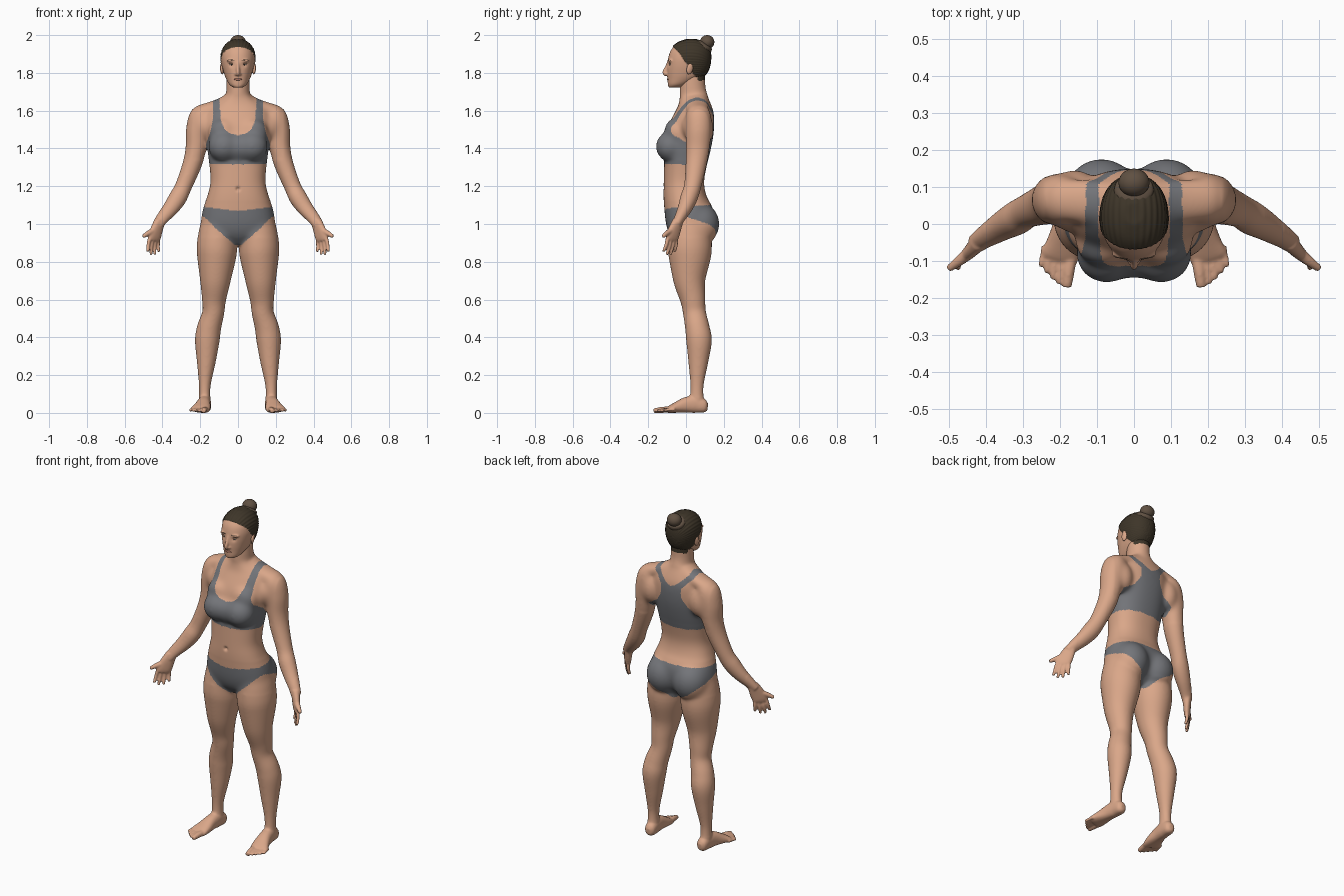
import bpy
import bmesh
import math
from mathutils import Vector, Matrix, Euler
from mathutils.bvhtree import BVHTree

if "Cube" in bpy.data.objects:
    bpy.data.objects.remove(bpy.data.objects["Cube"])


def material(name, r, g, b):
    m = bpy.data.materials.new(name)
    m.use_nodes = True
    m.diffuse_color = (r, g, b, 1)
    bsdf = next(n for n in m.node_tree.nodes if n.type == 'BSDF_PRINCIPLED')
    bsdf.inputs["Base Color"].default_value = (r, g, b, 1)
    return m


skin = material("skin", .70, .385, .25)
cloth = material("grey cloth", .175, .18, .195)
hair = material("dark brown hair", .048, .036, .022)
bun_hair = material("brown bun hair", .115, .08, .054)
lip = material("lip", .46, .20, .145)
white = material("eye white", .50, .43, .37)
iris = material("iris", .05, .04, .035)


def interp(t, *points):
    """Piecewise linear lookup, clamped at both ends."""
    if t <= points[0][0]:
        return points[0][1]
    for (a, va), (b, vb) in zip(points, points[1:]):
        if t <= b:
            return va + (vb - va) * (t - a) / (b - a)
    return points[-1][1]


def spline(rows, n=6):
    """Catmull-Rom curve through rows of numbers."""
    out = []
    for i in range(len(rows) - 1):
        a, b, c = rows[max(i - 1, 0)], rows[i], rows[i + 1]
        d = rows[min(i + 2, len(rows) - 1)]
        for k in range(n):
            t = k / n
            out.append([q + .5 * t * (r - p + t * (2*p - 5*q + 4*r - s + t * (3*(q - r) + s - p)))
                        for p, q, r, s in zip(a, b, c, d)])
    return out + [list(rows[-1])]


def loft(bm, rows, power=2, side=(1, 0, 0), flat=False, mirror=True, seg=32):
    """Closed skin over rows of x, y, z, half width, half depth."""
    pts = spline(rows)
    centres = [Vector(p[:3]) for p in pts]
    for sign in ((1, -1) if mirror else (1,)):
        rings = []
        for i, p in enumerate(pts):
            t = centres[min(i + 1, len(pts) - 1)] - centres[max(i - 1, 0)]
            t = Vector((0, 0, 1)) if flat else t.normalized()
            u = Vector(side)
            u = (u - t * u.dot(t)).normalized()
            v = t.cross(u)
            ring = []
            for k in range(seg):
                a = math.tau * k / seg
                c, s = (math.copysign(abs(w) ** (2 / power), w) for w in (math.cos(a), math.sin(a)))
                co = centres[i] + u * max(p[3], .002) * c + v * max(p[4], .002) * s
                ring.append(bm.verts.new((co.x * sign, co.y, co.z)))
            rings.append(ring)
        for r, q in zip(rings, rings[1:]):
            for k in range(seg):
                j = (k + 1) % seg
                bm.faces.new((r[k], r[j], q[j], q[k]))
        bm.faces.new(rings[0])
        bm.faces.new(rings[-1])


def blob(bm, centre, radii, rot=(0, 0, 0), mirror=True):
    for s in ((1, -1) if mirror else (1,)):
        m = (Matrix.Diagonal((s, 1, 1, 1)) @ Matrix.Translation(centre)
             @ Euler(rot).to_matrix().to_4x4() @ Matrix.Diagonal((*radii, 1)))
        bmesh.ops.create_uvsphere(bm, u_segments=28, v_segments=18, radius=1, matrix=m)


def finish(name, bm, *mats, ob=None):
    bmesh.ops.recalc_face_normals(bm, faces=bm.faces)
    for f in bm.faces:
        f.smooth = True
    if ob is None:
        ob = bpy.data.objects.new(name, bpy.data.meshes.new(name))
        bpy.context.scene.collection.objects.link(ob)
    for m in mats:
        ob.data.materials.append(m)
    bm.to_mesh(ob.data)
    bm.free()
    return ob


def fuse(name, bm, voxel):
    """Melt overlapping parts into one surface; returns object and bmesh."""
    ob = finish(name, bm)
    mod = ob.modifiers.new("fuse", 'REMESH')
    mod.mode = 'VOXEL'
    mod.voxel_size = voxel
    dg = bpy.context.evaluated_depsgraph_get()
    dg.update()
    ob_mesh = bpy.data.meshes.new_from_object(ob.evaluated_get(dg))
    ob.modifiers.clear()
    ob.data = ob_mesh
    ob_mesh.materials.clear()
    out = bmesh.new()
    out.from_mesh(ob_mesh)
    return ob, out


def relax(bm, times, rule):
    verts = [v for v in bm.verts if rule(abs(v.co.x), v.co.z)]
    for _ in range(times):
        bmesh.ops.smooth_vert(bm, verts=verts, factor=.5, use_axis_x=True, use_axis_y=True, use_axis_z=True)


def dent(bm, centre, radius, depth):
    for v in bm.verts:
        d = (v.co - Vector(centre)).length / radius
        if d < 3:
            v.co.y += depth * math.exp(-d * d)


# Torso and neck: height, half width, front, back
body = bmesh.new()
torso = [(.89, .08, -.04, .07), (.94, .165, -.085, .12), (1.0, .195, -.106, .145), (1.08, .186, -.115, .143),
         (1.15, .162, -.119, .108), (1.22, .146, -.118, .096), (1.30, .15, -.116, .108),
         (1.38, .161, -.114, .128), (1.46, .168, -.108, .144), (1.53, .172, -.09, .15),
         (1.59, .165, -.06, .147), (1.63, .13, -.04, .134), (1.665, .08, -.034, .12), (1.69, .06, -.03, .112)]
loft(body, [(0, (f + b) / 2, z, w, (b - f) / 2) for z, w, f, b in torso], 2.3, flat=True, mirror=False, seg=48)
loft(body, [(0, .045, 1.6, .07, .078), (0, .04, 1.68, .064, .074), (0, .035, 1.73, .061, .068),
            (0, .037, 1.8, .06, .066)], flat=True, mirror=False)

# Bust, upper chest and buttocks
blob(body, (.074, -.081, 1.41), (.084, .08, .082))
blob(body, (0, -.07, 1.405), (.09, .078, .08), mirror=False)
blob(body, (.08, -.05, 1.48), (.08, .062, .08), (.35, 0, 0))
blob(body, (.088, .07, 1.0), (.104, .108, .115))

# Shoulder slope, front armpit and back of armpit
loft(body, [(.02, .05, 1.68, .05, .03), (.10, .06, 1.632, .06, .032), (.2, .066, 1.592, .058, .04)], side=(0, 1, 0))
blob(body, (.165, .035, 1.515), (.06, .06, .07))
blob(body, (.16, .09, 1.5), (.06, .058, .09))

# Legs and kneecaps
loft(body, [(.085, .02, 1.09, .075, .08), (.1, .02, .99, .1, .108), (.11, .02, .9, .107, .117),
            (.113, .02, .83, .104, .113), (.12, .018, .705, .082, .086), (.127, .036, .6, .064, .067),
            (.131, .045, .53, .058, .061), (.153, .06, .45, .064, .065), (.163, .069, .38, .065, .068),
            (.168, .065, .27, .05, .053), (.176, .058, .14, .031, .035), (.176, .058, .05, .032, .04)])
blob(body, (.128, .012, .565), (.036, .03, .048))

# Arms
loft(body, [(.155, .065, 1.595, .035, .05), (.19, .066, 1.575, .062, .068), (.211, .066, 1.5, .064, .07),
            (.222, .062, 1.4, .056, .064), (.243, .053, 1.315, .051, .056), (.288, .035, 1.2, .045, .046),
            (.318, .016, 1.14, .048, .046), (.355, -.005, 1.085, .043, .039), (.40, -.034, 1.03, .034, .029),
            (.425, -.052, .995, .03, .023)])

# Hands: palm, four fingers and thumb
across = Vector((.69, -.69, .2))
down = Vector((.16, -.12, -.98))
curl = Vector((-.6, -.6, 0))
loft(body, [(.415, -.043, 1.015, .03, .024), (.428, -.058, .975, .039, .021),
            (.443, -.074, .93, .043, .017), (.446, -.078, .91, .038, .012)], 2.3, side=across)
for k, length in ((1.5, .084), (.5, .095), (-.5, .088), (-1.5, .068)):
    root = Vector((.443, -.074, .927)) + across * .0212 * k
    mid = root + down * length * .5 + across * .003 * k
    tip = root + down * length + across * .006 * k + curl * .012
    loft(body, [(*root, .0105, .0105), (*mid, .0098, .0098), (*tip, .008, .008)], side=across, seg=12)
loft(body, [(.43, -.062, .975, .018, .016), (.468, -.096, .955, .015, .014), (.503, -.122, .934, .01, .01)], seg=14)

# Feet and toes
loft(body, [(.172, .115, .033, .013, .018), (.173, .098, .035, .03, .034), (.176, .05, .046, .034, .046),
            (.182, 0, .042, .037, .041), (.19, -.05, .029, .046, .029), (.2, -.085, .019, .051, .019),
            (.205, -.1, .014, .046, .012)], 2.3)
for k in range(5):
    t = k / 4
    r = (.0165, .0095, .009, .009, .0085)[k]
    tip = -.171 + .056 * t ** 1.4
    x = .17 + .072 * t + (.006 if k else 0) * (1 - t)
    loft(body, [(x, -.08 + .02 * t, .018, r, r), (x + .007, (tip - .085) / 2, .016, r, r),
                (x + .012, tip, .011, r * .8, r * .75)], seg=14)

ob, body = fuse("body", body, .005)
relax(body, 14, lambda x, z: z >= .085 and x <= .405)
relax(body, 2, lambda x, z: z < .085 or x > .405)
relax(body, 45, lambda x, z: x < .24 and (1.34 < z < 1.68 or .93 < z < 1.12))
relax(body, 6, lambda x, z: x < .27 and .85 < z < 1.72)
dent(body, (0, -.118, 1.185), .01, .012)
for v in body.verts:
    v.co.z = max(v.co.z, 0)


# Clothing areas
def in_top(x, y, z):
    if not 1.315 < z < 1.7:
        return False
    if y < .05:
        outer = interp(z, (1.43, .168), (1.49, .145), (1.56, .132))
        inner = interp(z, (1.47, 0), (1.48, .045), (1.5, .07), (1.54, .088), (1.62, .097))
    else:
        outer = interp(z, (1.42, .17), (1.46, .105), (1.52, .066), (1.57, .065), (1.61, .1), (1.64, .13))
        inner = interp(z, (1.575, 0), (1.59, .03), (1.62, .067), (1.65, .095))
    return inner <= x < outer


def in_briefs(x, y, z):
    back = interp(y, (-.04, 0), (.09, 1))
    top = 1.07 + .03 * back + .02 * min(x / .18, 1) * (1 - back)
    front_edge = interp(x, (.02, .89), (.07, .935), (.12, .98), (.19, 1.05))
    back_edge = interp(x, (.02, .87), (.06, .915), (.12, .95), (.19, 1.01))
    return x < .23 and front_edge + (back_edge - front_edge) * back < z < top


for f in body.faces:
    x, y, z = f.calc_center_median()
    x = abs(x)
    if in_top(x, y, z) or in_briefs(x, y, z):
        f.material_index = 1
    elif z > 1.76 and y > .06:
        f.material_index = 2
finish("body", body, skin, cloth, hair, ob=ob)

# Head with nose and brow
head = bmesh.new()
loft(head, [(0, -.06, 1.722, .024, .032), (0, -.043, 1.738, .046, .053), (0, -.012, 1.77, .064, .086),
            (0, .004, 1.8, .075, .104), (0, .013, 1.84, .085, .112), (0, .018, 1.88, .089, .112),
            (0, .022, 1.92, .082, .102), (0, .025, 1.955, .058, .073), (0, .028, 1.974, .025, .03)],
     2.15, flat=True, mirror=False, seg=40)
loft(head, [(0, -.09, 1.86, .008, .01), (0, -.1, 1.83, .009, .012), (0, -.111, 1.803, .0105, .015),
            (0, -.103, 1.787, .01, .011)], mirror=False, seg=16)
blob(head, (.011, -.1, 1.793), (.008, .011, .007))
blob(head, (.034, -.082, 1.865), (.028, .013, .008))
ob, head = fuse("head", head, .0042)
relax(head, 5, lambda x, z: True)
for s in (-1, 1):
    dent(head, (s * .033, -.09, 1.844), .013, .006)


def in_hair(co):
    return co.z > interp(co.y, (-.07, 1.94), (-.035, 1.905), (-.01, 1.865), (.012, 1.84),
                         (.035, 1.80), (.06, 1.77), (.12, 1.75))


head.normal_update()
for v in head.verts:
    if in_hair(v.co):
        strand = math.sin(44 * math.atan2(v.co.x, v.co.z - 1.84))
        v.co += v.normal * (.004 + .001 * strand)
for f in head.faces:
    f.material_index = int(in_hair(f.calc_center_median()))
face_tree = BVHTree.FromBMesh(head)
finish("head", head, skin, hair, ob=ob)


def on_face(x, z, inset):
    hit = face_tree.ray_cast(Vector((x, -1, z)), Vector((0, 1, 0)))[0]
    return (x, hit.y + inset, z)


def detail(name, mat, centre, radii, rot=(0, 0, 0), mirror=True):
    bm = bmesh.new()
    blob(bm, centre, radii, rot, mirror)
    finish(name, bm, mat)


# Face details and ears
detail("eyes", white, on_face(.033, 1.844, .004), (.012, .006, .0045))
detail("irises", iris, on_face(.033, 1.844, .002), (.005, .0055, .0043))
detail("eyelids", skin, on_face(.033, 1.850, .003), (.016, .006, .003))
detail("eyebrows", bun_hair, on_face(.035, 1.868, .002), (.018, .0035, .0022), (0, -.08, .25))
detail("lips", lip, on_face(0, 1.766, .004), (.022, .0075, .0065), mirror=False)
detail("ears", skin, (.085, .02, 1.822), (.009, .017, .03), (-.2, .1, .3))

# Hair bun and its band
detail("hair_bun", bun_hair, (0, .112, 1.963), (.042, .038, .037), mirror=False)
bun_band = bmesh.new()
loft(bun_band, [(0, .08, 1.917, .048, .045), (0, .088, 1.934, .054, .05),
                (0, .095, 1.95, .05, .046), (0, .1, 1.959, .03, .03)], mirror=False)
finish("bun_band", bun_band, bun_hair)
